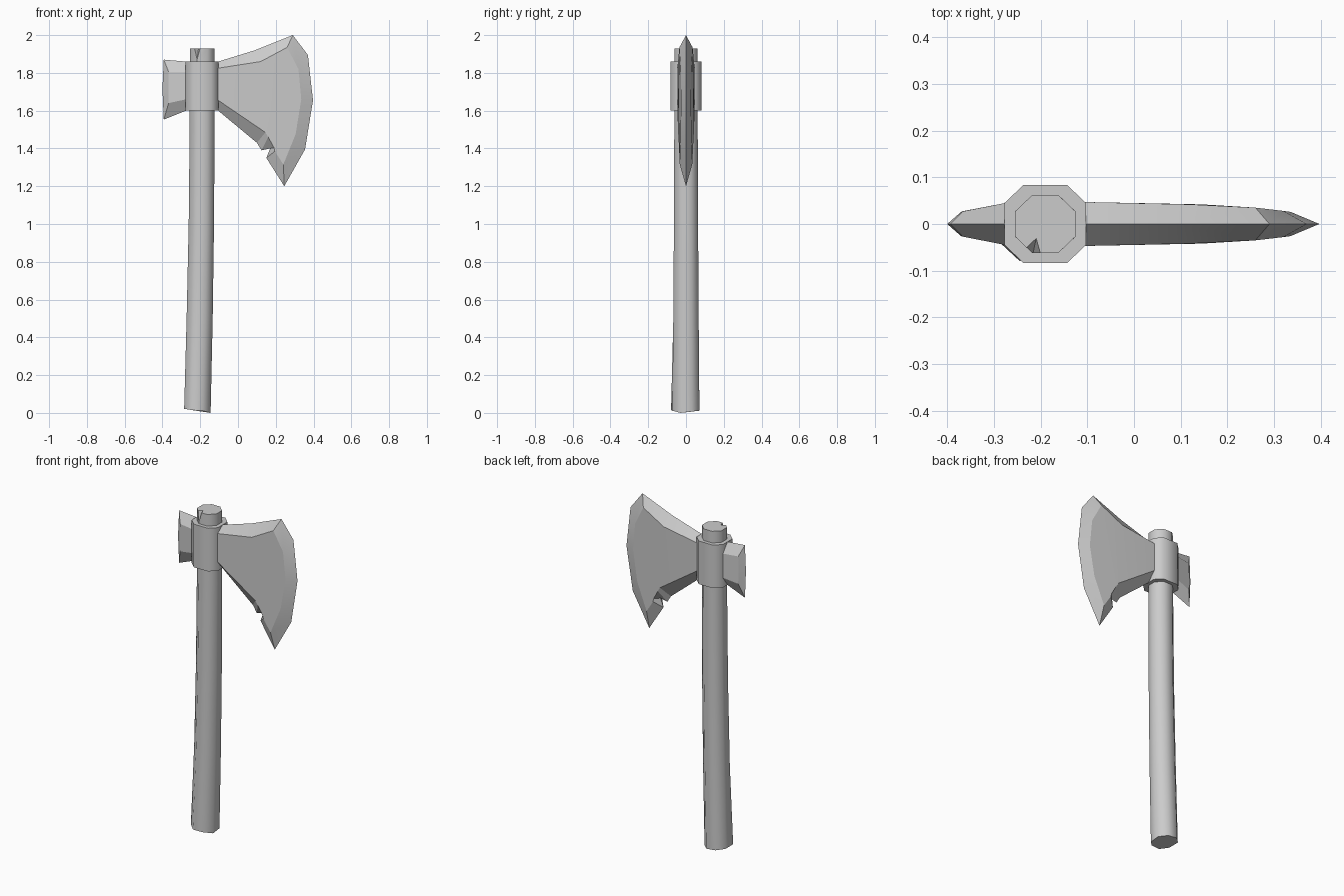
import bpy, bmesh

if "Cube" in bpy.data.objects:
    bpy.data.objects.remove(bpy.data.objects["Cube"])


def make(name, verts, faces):
    me = bpy.data.meshes.new(name)
    me.from_pydata(verts, [], faces)
    bm = bmesh.new()
    bm.from_mesh(me)
    bmesh.ops.recalc_face_normals(bm, faces=bm.faces)
    bm.to_mesh(me)
    bm.free()
    ob = bpy.data.objects.new(name, me)
    bpy.context.collection.objects.link(ob)
    return ob


def smooth(ob, angle=0.55):
    bpy.ops.object.select_all(action='DESELECT')
    ob.select_set(True)
    bpy.context.view_layer.objects.active = ob
    bpy.ops.object.shade_smooth_by_angle(angle=angle)


def octagon(cx, hx, hy, flat, z):
    fx, fy = hx * flat, hy * flat
    pts = [(hx, -fy), (hx, fy), (fx, hy), (-fx, hy),
           (-hx, fy), (-hx, -fy), (-fx, -hy), (fx, -hy)]
    return [(cx + x, y, z) for x, y in pts]


def loft(name, rings):
    n = len(rings[0])
    verts = [v for r in rings for v in r]
    faces = [(k * n + i, k * n + (i + 1) % n, (k + 1) * n + (i + 1) % n, (k + 1) * n + i)
             for k in range(len(rings) - 1) for i in range(n)]
    faces += [tuple(range(n)), tuple(range(len(verts) - n, len(verts)))]
    return make(name, verts, faces)


def blade(name, rim, cheek, panels):
    """Sharp rim on y=0, with raised cheeks mirrored to both sides."""
    n = len(rim)
    verts = [(x, 0, z) for x, z in rim]
    faces = []
    for k, s in enumerate((1, -1)):
        o = n * (k + 1)
        verts += [(x, s * y, z) for x, z, y in cheek]
        faces += [(i, i + 1, o + i + 1, o + i) for i in range(n - 1)]
        faces += [tuple(o + i for i in p) for p in panels]
    # end hidden against the socket
    faces.append((0, n, 2 * n - 1, n - 1, 3 * n - 1, 2 * n))
    ob = make(name, verts, faces)
    smooth(ob, 0.2)
    return ob


# Handle: slightly bowed octagonal shaft with a rough slanted foot
foot = [(x, y, max(0.005, 0.008 - (x + 0.15) * 0.1))
        for x, y, z in octagon(-0.215, 0.07, 0.071, 0.43, 0)]
foot[5] = (-0.285, -0.042, 0.022)
foot[6] = (-0.245, -0.079, 0.015)
foot[0] = (-0.145, -0.03, 0.0)
handle = loft("handle", [foot] + [octagon(*r) for r in (
    (-0.203, 0.069, 0.067, 0.43, 0.5), (-0.194, 0.067, 0.064, 0.43, 1.0),
    (-0.190, 0.066, 0.062, 0.43, 1.5), (-0.190, 0.065, 0.062, 0.43, 1.93))])

# Splinter missing from the top of the handle
chip = make("chip_cutter",
            [(-0.26, -0.07, 1.95), (-0.19, -0.08, 1.95), (-0.207, -0.02, 1.95), (-0.217, -0.066, 1.865)],
            [(0, 1, 2), (0, 1, 3), (1, 2, 3), (2, 0, 3)])
chip.hide_render = True
chip.hide_set(True)
smooth(handle, 0.9)
cut = handle.modifiers.new("chip", 'BOOLEAN')
cut.operation = 'DIFFERENCE'
cut.object = chip

# Socket around the handle
socket = loft("socket", [octagon(-0.19, 0.0875, 0.083, 0.54, z) for z in (1.60, 1.86)])
smooth(socket, 0.9)

# Main blade, with a nick in its lower edge
blade("main_blade",
      [(-0.105, 1.86), (0.09, 1.92), (0.29, 2.0), (0.37, 1.895), (0.397, 1.655), (0.355, 1.395),
       (0.245, 1.2), (0.15, 1.35), (0.17, 1.40), (0.125, 1.39), (0.10, 1.43), (-0.105, 1.6)],
      [(-0.105, 1.825, .047), (0.12, 1.86, .042), (0.26, 1.935, .035), (0.32, 1.82, .028),
       (0.335, 1.66, .026), (0.305, 1.475, .029), (0.24, 1.315, .033), (0.195, 1.385, .036),
       (0.19, 1.405, .037), (0.16, 1.46, .040), (0.145, 1.485, .042), (-0.105, 1.655, .047)],
      [(0, 1, 10, 11), (1, 2, 3, 4, 5, 6, 7, 8, 9, 10)])

# Small back blade
blade("back_blade",
      [(-0.275, 1.86), (-0.393, 1.87), (-0.4, 1.715), (-0.393, 1.553), (-0.275, 1.6)],
      [(-0.275, 1.805, .045), (-0.367, 1.805, .027), (-0.369, 1.72, .027),
       (-0.367, 1.64, .027), (-0.275, 1.66, .045)],
      [(0, 1, 2, 3, 4)])
